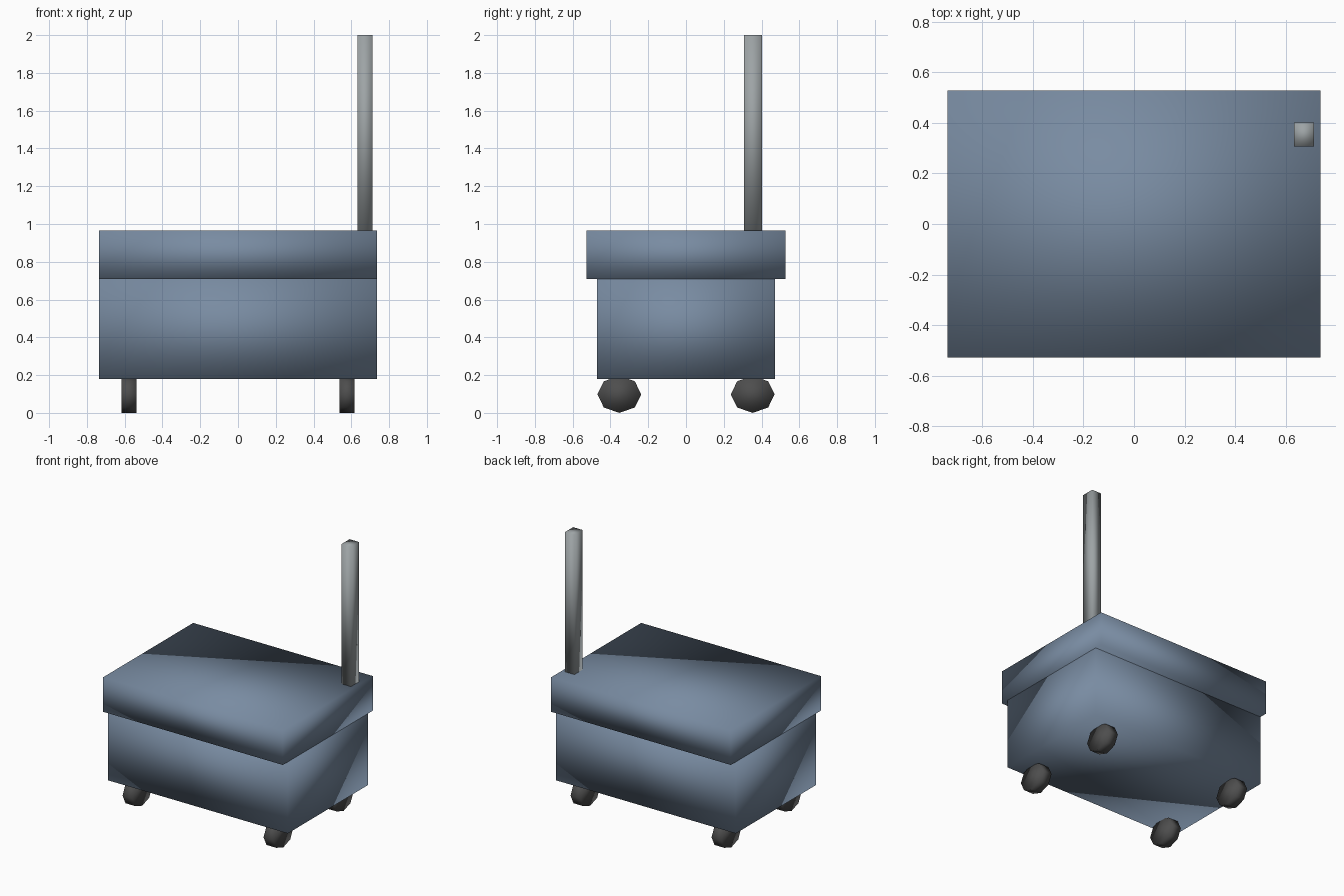
import bpy, math
from mathutils import Matrix

# Remove the default cube
cube = bpy.data.objects.get("Cube")
if cube:
    bpy.data.objects.remove(cube)


def material(name, rgb):
    mat = bpy.data.materials.new(name)
    mat.use_nodes = True
    mat.diffuse_color = (*rgb, 1)
    mat.node_tree.nodes["Principled BSDF"].inputs["Base Color"].default_value = (*rgb, 1)
    return mat


def finish(name, transform, mat):
    """Bake the transform, shade smooth across all edges, and colour the part."""
    obj = bpy.context.object
    obj.name = name
    obj.data.transform(transform)
    obj.data.materials.append(mat)
    bpy.ops.object.shade_smooth()


def box(name, low, high, mat):
    bpy.ops.mesh.primitive_cube_add(size=1)
    centre = [(a + b) / 2 for a, b in zip(low, high)]
    size = [b - a for a, b in zip(low, high)]
    finish(name, Matrix.Translation(centre) @ Matrix.Diagonal((*size, 1)), mat)


def wheel(name, x, y, mat):
    """Eight-sided wheel on a sideways axle, slightly flattened."""
    bpy.ops.mesh.primitive_cylinder_add(vertices=8, radius=1, depth=1)
    finish(name, Matrix.Translation((x, y, 0.098))
           @ Matrix.Diagonal((0.08, 0.116, 0.098, 1))
           @ Matrix.Rotation(math.pi / 2, 4, 'Y'), mat)


blue = material("slate blue", (0.19, 0.26, 0.36))
grey = material("light grey", (0.34, 0.37, 0.38))
dark = material("dark rubber", (0.075, 0.075, 0.075))

# Chest and overhanging lid
box("chest_body", (-0.737, -0.47, 0.18), (0.737, 0.47, 0.71), blue)
box("lid", (-0.737, -0.528, 0.71), (0.737, 0.528, 0.965), blue)

# Upright handle post
box("handle_post", (0.633, 0.306, 0.965), (0.711, 0.402, 2.0), grey)

# Four wheels
for side, x in (("right", -0.578), ("left", 0.578)):
    for end, y in (("front", -0.353), ("back", 0.353)):
        wheel(f"{end}_{side}_wheel", x, y, dark)
